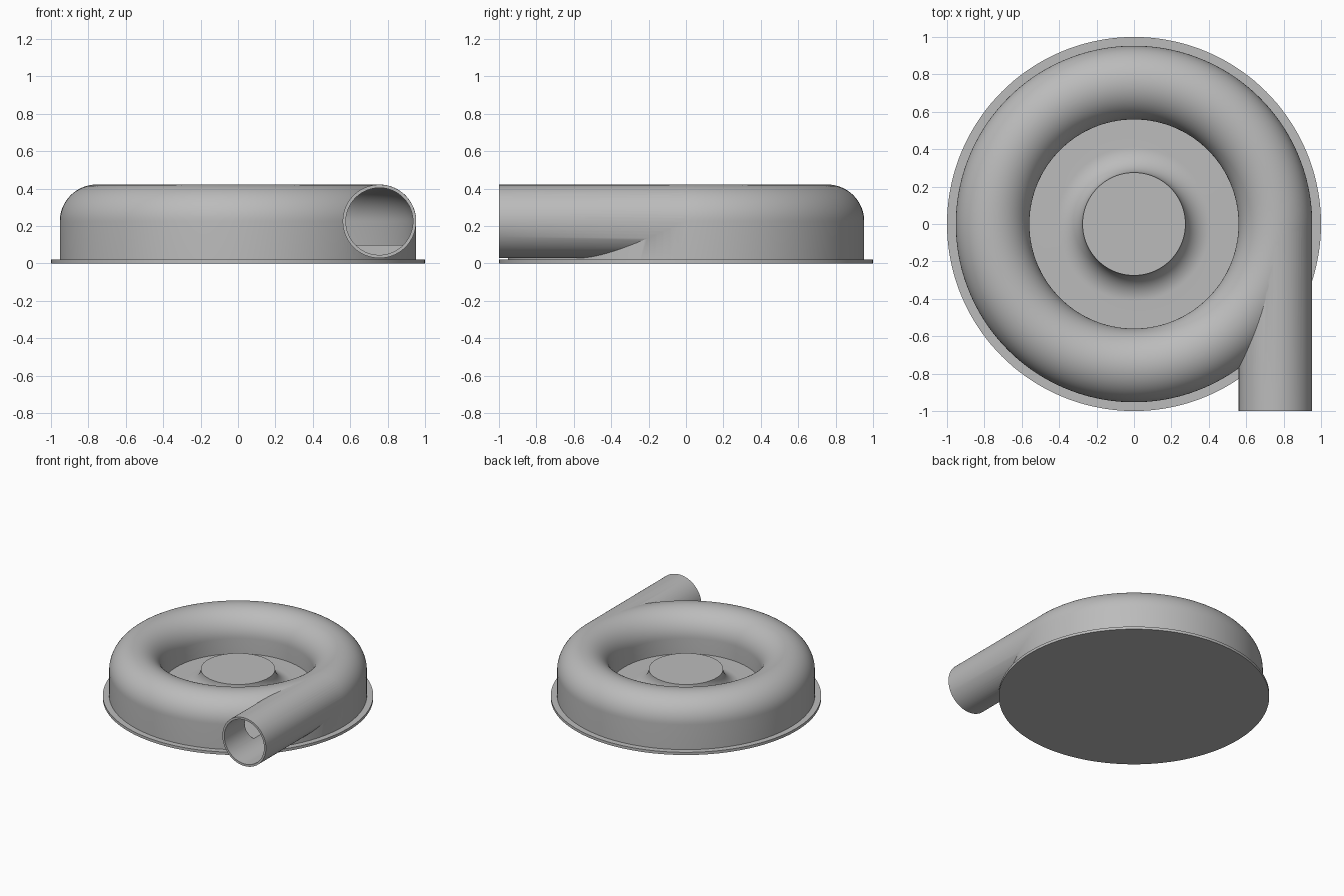
import bpy, bmesh, math
from mathutils import Matrix, Vector

old = bpy.data.objects.get("Cube")
if old:
    bpy.data.objects.remove(old, do_unlink=True)

RING, MID, TUBE, WALL = 0.756, 0.225, 0.197, 0.017   # volute section
FLOOR, HUB_R, HUB_TOP = 0.10, 0.275, 0.237

grey = bpy.data.materials.new("cast grey")
grey.use_nodes = True
grey.diffuse_color = (0.5, 0.5, 0.5, 1)
grey.node_tree.nodes["Principled BSDF"].inputs["Base Color"].default_value = (0.5, 0.5, 0.5, 1)


def finish(bm, name):
    bmesh.ops.recalc_face_normals(bm, faces=bm.faces)
    mesh = bpy.data.meshes.new(name)
    bm.to_mesh(mesh)
    bm.free()
    mesh.materials.append(grey)
    obj = bpy.data.objects.new(name, mesh)
    bpy.context.collection.objects.link(obj)
    return obj


def arc(cr, cz, radius, start, end, n):
    angles = [math.radians(start + (end - start) * i / n) for i in range(n + 1)]
    return [(cr + radius * math.cos(a), cz + radius * math.sin(a)) for a in angles]


def lathe(name, profile, closed=False, steps=144):
    bm = bmesh.new()
    verts = [bm.verts.new((r, 0, z)) for r, z in profile]
    edges = [bm.edges.new(pair) for pair in zip(verts, verts[1:])]
    if closed:
        edges.append(bm.edges.new((verts[-1], verts[0])))
    bmesh.ops.spin(bm, geom=verts + edges, cent=(0, 0, 0), axis=(0, 0, 1),
                   angle=math.tau, steps=steps)
    bmesh.ops.remove_doubles(bm, verts=bm.verts, dist=0.0001)
    return finish(bm, name)


def rod(name, radius, y0, y1):
    bm = bmesh.new()
    place = Matrix.Translation(Vector((RING, (y0 + y1) / 2, MID))) @ Matrix.Rotation(math.pi / 2, 4, 'X')
    bmesh.ops.create_cone(bm, cap_ends=True, segments=72, radius1=radius,
                          radius2=radius, depth=y1 - y0, matrix=place)
    return finish(bm, name)


def boolean(target, other, operation):
    mod = target.modifiers.new(operation.lower(), 'BOOLEAN')
    mod.operation, mod.object, mod.solver = operation, other, 'EXACT'
    bpy.context.view_layer.objects.active = target
    bpy.ops.object.modifier_apply(modifier=mod.name)
    bpy.data.objects.remove(other, do_unlink=True)


def smooth(obj):
    bpy.ops.object.select_all(action='DESELECT')
    obj.select_set(True)
    bpy.context.view_layer.objects.active = obj
    bpy.ops.object.shade_smooth_by_angle(angle=math.radians(30))


# Base flange
flange = lathe("base_flange", [(0, 0), (1, 0), (1, 0.022), (0, 0.022)])

# Ring housing with its sunken floor and flared hub
flare = HUB_TOP - FLOOR
housing = lathe("volute_housing",
                [(0, 0.01), (RING + TUBE, 0.01)]
                + arc(RING, MID, TUBE, 0, 180, 32)
                + [(RING - TUBE, FLOOR)]
                + arc(HUB_R + flare, HUB_TOP, flare, 270, 180, 16)
                + [(0, HUB_TOP)])

# Tangential outlet pipe, then the hollow passage and the bore
boolean(housing, rod("outlet_pipe", TUBE - 0.0005, -1, -0.01), 'UNION')
inner = TUBE - WALL
passage = lathe("passage", [(RING - inner, FLOOR), (RING + inner, FLOOR)]
                + arc(RING, MID, inner, 0, 180, 32), closed=True)
boolean(housing, passage, 'DIFFERENCE')
boolean(housing, rod("bore", inner - 0.0008, -1.2, -0.008), 'DIFFERENCE')

for part in (flange, housing):
    smooth(part)
